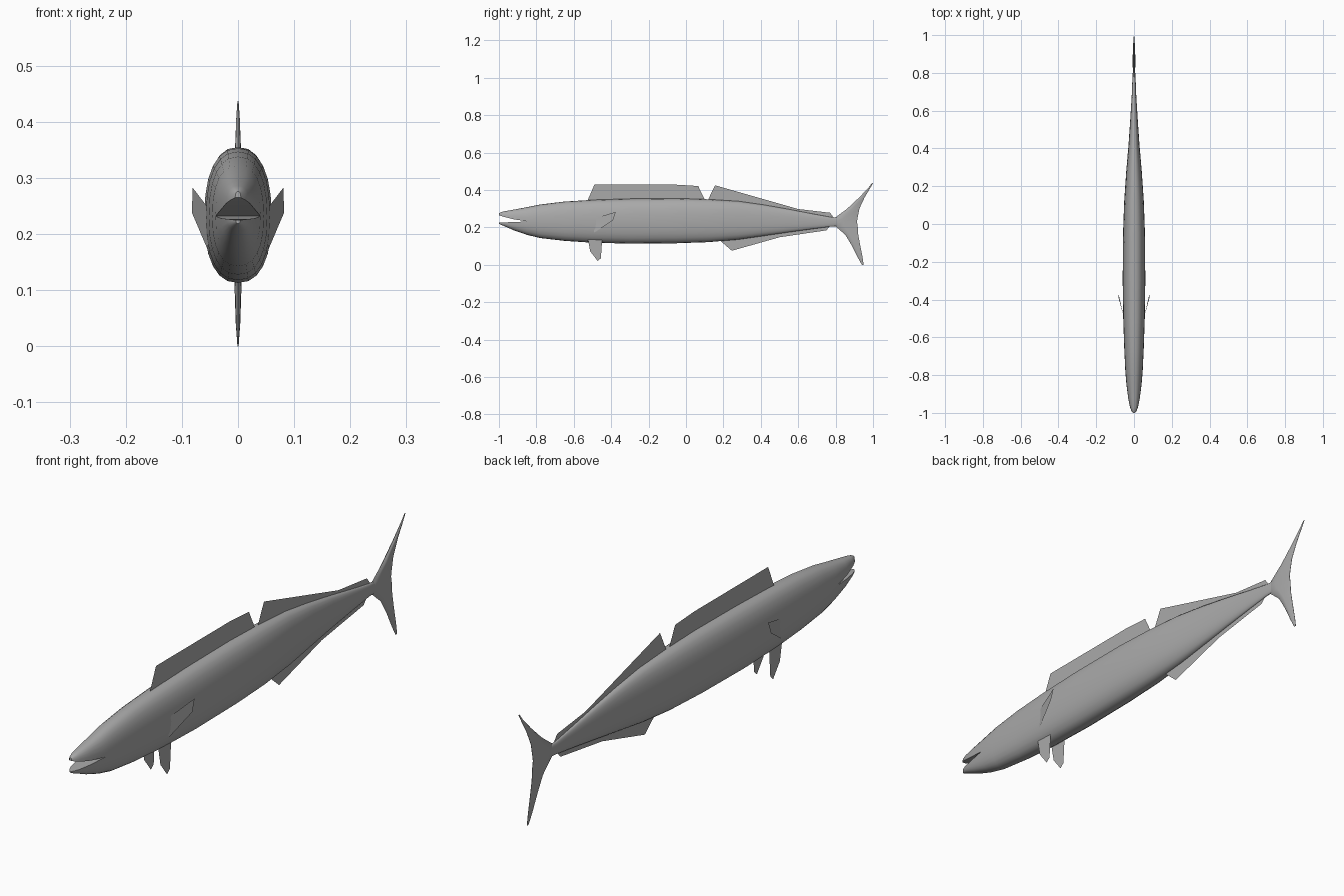
import bpy, bmesh, math

grey = bpy.data.materials.new("fish grey")
grey.diffuse_color = (0.4, 0.4, 0.4, 1)


def finish(name, bm, smooth=None):
    me = bpy.data.meshes.new(name)
    if smooth is not None:
        bmesh.ops.recalc_face_normals(bm, faces=bm.faces)
    bm.to_mesh(me)
    bm.free()
    me.materials.append(grey)
    ob = bpy.data.objects.new(name, me)
    bpy.context.collection.objects.link(ob)
    if smooth is not None:
        bpy.ops.object.select_all(action='DESELECT')
        ob.select_set(True)
        bpy.context.view_layer.objects.active = ob
        bpy.ops.object.shade_smooth_by_angle(angle=math.radians(smooth))
    return ob


def bridge(bm, a, b, closed=True):
    n = len(a)
    for i in range(n if closed else n - 1):
        j = (i + 1) % n
        bm.faces.new((a[i], a[j], b[j], b[i]))


N = 24      # points around the body
H = N // 2


def arc(bm, y, w, side, tip, start, end):
    """Part of a rounded cross-section; angle 0 is +x, 90 degrees is the back."""
    ring = []
    for i in range(start, end):
        t = 2 * math.pi * i / N
        c, s = math.cos(t), math.sin(t)
        x = w * math.copysign(abs(c) ** 0.85, c)
        z = side + (tip - side) * abs(s) ** 0.85
        ring.append(bm.verts.new((x, y, z)))
    return ring


# Body: y, half width, side height, back height, belly height
stations = [
    (-0.85, 0.040, 0.232, 0.308, 0.160), (-0.78, 0.046, 0.232, 0.322, 0.143),
    (-0.65, 0.052, 0.230, 0.338, 0.128), (-0.50, 0.057, 0.230, 0.347, 0.118),
    (-0.30, 0.060, 0.230, 0.353, 0.113), (-0.05, 0.058, 0.232, 0.355, 0.115),
    (0.12, 0.052, 0.233, 0.350, 0.121), (0.28, 0.041, 0.234, 0.340, 0.135),
    (0.42, 0.029, 0.234, 0.320, 0.155), (0.55, 0.020, 0.234, 0.297, 0.174),
    (0.68, 0.012, 0.232, 0.272, 0.192), (0.78, 0.008, 0.231, 0.254, 0.205),
    (0.84, 0.004, 0.230, 0.250, 0.207)]
bm = bmesh.new()
rings = [arc(bm, y, w, s, top, 0, H) + arc(bm, y, w, s, bot, H, N)
         for y, w, s, top, bot in stations]
for a, b in zip(rings, rings[1:]):
    bridge(bm, a, b)
bm.faces.new(rings[-1])

# Jaws: y, half width, lip height, outer height
upper = [(-0.92, 0.031, 0.243, 0.295), (-0.97, 0.021, 0.255, 0.286),
         (-0.99, 0.013, 0.261, 0.281), (-1.0, 0.005, 0.265, 0.276)]
lower = [(-0.92, 0.030, 0.228, 0.184), (-0.97, 0.020, 0.227, 0.206),
         (-0.99, 0.012, 0.226, 0.214), (-1.0, 0.004, 0.225, 0.219)]
for jaw, start, first in ((upper, 0, rings[0][:H + 1]),
                          (lower, H, rings[0][H:] + rings[0][:1])):
    prev = first
    for y, w, lip, outer in jaw:
        cur = arc(bm, y, w, lip, outer, start, start + H + 1)
        bridge(bm, prev, cur, closed=False)
        bm.faces.new((prev[0], cur[0], cur[-1], prev[-1]))   # mouth lining
        prev = cur
    bm.faces.new(prev)
finish("body", bm, 40)

# Tail fin: height, leading y, trailing y, half thickness
tail = [(0.0, 0.940, 0.950, 0.001), (0.04, 0.918, 0.944, 0.004),
        (0.10, 0.888, 0.932, 0.006), (0.16, 0.852, 0.921, 0.007),
        (0.205, 0.800, 0.918, 0.007), (0.23, 0.785, 0.914, 0.007),
        (0.25, 0.795, 0.917, 0.007), (0.30, 0.862, 0.927, 0.007),
        (0.36, 0.926, 0.955, 0.005), (0.41, 0.974, 0.985, 0.003),
        (0.437, 0.994, 1.0, 0.001)]
bm = bmesh.new()
rings = []
for z, lead, trail, t in tail:
    d = trail - lead
    outline = [(0, lead), (t * 0.8, lead + d * 0.15), (t, lead + d * 0.4), (0.0005, trail),
               (-0.0005, trail), (-t, lead + d * 0.4), (-t * 0.8, lead + d * 0.15)]
    rings.append([bm.verts.new((x, y, z)) for x, y in outline])
for a, b in zip(rings, rings[1:]):
    bridge(bm, a, b)
bm.faces.new(rings[0])
bm.faces.new(rings[-1])
finish("tail_fin", bm, 50)


def fin(name, points):
    bm = bmesh.new()
    bm.faces.new([bm.verts.new(p) for p in points])
    finish(name, bm)


# Thin fins along the back and belly
flat_fins = {
    "front_dorsal_fin": [(-0.53, 0.335), (-0.49, 0.428), (-0.05, 0.428), (0.065, 0.421),
                         (0.107, 0.335)],
    "rear_dorsal_fin": [(0.112, 0.335), (0.155, 0.425), (0.60, 0.298), (0.77, 0.278),
                        (0.795, 0.245), (0.42, 0.31)],
    "anal_fin": [(0.17, 0.14), (0.245, 0.075), (0.50, 0.147), (0.75, 0.184),
                 (0.775, 0.212), (0.42, 0.165)]}
for name, pts in flat_fins.items():
    fin(name, [(0, y, z) for y, z in pts])

# Paired fins
for label, s in (("right", 1), ("left", -1)):
    fin(label + "_pectoral_fin", [(s * 0.052, -0.50, 0.245), (s * 0.081, -0.375, 0.283),
                                  (s * 0.082, -0.39, 0.238), (s * 0.054, -0.49, 0.172)])
    fin(label + "_pelvic_fin", [(s * 0.034, y, z) for y, z in (
        (-0.525, 0.14), (-0.512, 0.072), (-0.472, 0.020), (-0.455, 0.035), (-0.448, 0.14))])
